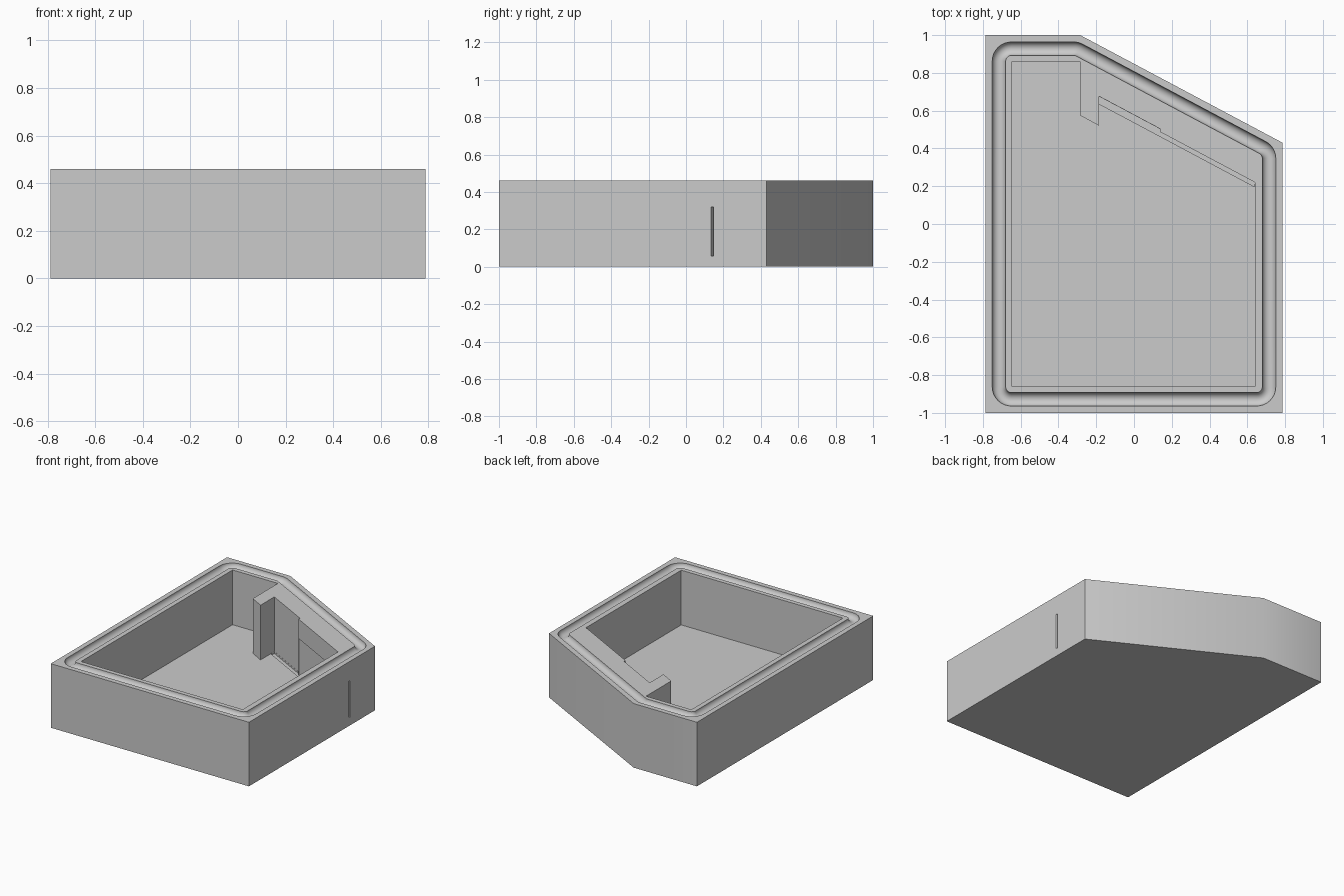
import bpy, bmesh
from math import cos, sin, pi
from mathutils import Vector

if "Cube" in bpy.data.objects:
    bpy.data.objects.remove(bpy.data.objects["Cube"])

HEIGHT, FLOOR = 0.46, 0.067
OUTLINE = [Vector(p) for p in
           [(-0.787, -1), (0.787, -1), (0.787, 0.43), (-0.285, 1), (-0.787, 1)]]

grey = bpy.data.materials.new("plain grey")
grey.use_nodes = True
colour = (0.6, 0.6, 0.6, 1)
grey.diffuse_color = colour
grey.node_tree.nodes["Principled BSDF"].inputs["Base Color"].default_value = colour


def to_object(name, bm):
    bmesh.ops.recalc_face_normals(bm, faces=bm.faces)
    mesh = bpy.data.meshes.new(name)
    bm.to_mesh(mesh)
    bm.free()
    mesh.materials.append(grey)
    obj = bpy.data.objects.new(name, mesh)
    bpy.context.collection.objects.link(obj)
    return obj


def prism(name, points, z0, z1):
    bm = bmesh.new()
    base = bm.faces.new([bm.verts.new((p[0], p[1], z0)) for p in points])
    top = bmesh.ops.extrude_face_region(bm, geom=[base])["geom"]
    bmesh.ops.translate(bm, vec=(0, 0, z1 - z0),
                        verts=[v for v in top if isinstance(v, bmesh.types.BMVert)])
    return to_object(name, bm)


def rounded_inset(points, core, radius, steps=8):
    """Inset the outline by core, then round it back out by radius."""
    ring = []
    for i, p in enumerate(points):
        a = (p - points[i - 1]).normalized()
        b = (points[(i + 1) % len(points)] - p).normalized()
        n1, n2 = Vector((a.y, -a.x)), Vector((b.y, -b.x))
        centre = p - core * (n1 + n2) / (1 + n1.dot(n2))
        ring += [centre + radius * n1.slerp(n2, k / steps) for k in range(steps + 1)]
    return ring


def groove_cutter(name, inset, half_width, core, sides=24):
    """Closed round tube following the rounded outline at the rim."""
    bm = bmesh.new()
    rings = []
    for k in range(sides):
        t = 2 * pi * (k + 0.5) / sides
        radius = core - inset + half_width * cos(t)
        z = HEIGHT + half_width * sin(t)
        rings.append([bm.verts.new((p.x, p.y, z))
                      for p in rounded_inset(OUTLINE, core, radius)])
    n = len(rings[0])
    for k in range(sides):
        r, s = rings[k], rings[(k + 1) % sides]
        for i in range(n):
            j = (i + 1) % n
            bm.faces.new((r[i], r[j], s[j], s[i]))
    return to_object(name, bm)


def carve(target, cutter):
    mod = target.modifiers.new("carve", "BOOLEAN")
    mod.operation, mod.solver, mod.object = "DIFFERENCE", "EXACT", cutter
    bpy.context.view_layer.objects.active = target
    bpy.ops.object.modifier_apply(modifier=mod.name)
    bpy.data.objects.remove(cutter)


def along(x, y_at_side):
    """Height in plan of a line parallel to the slanted wall."""
    return y_at_side + 0.533 * (0.787 - x)


# Main housing block
housing = prism("housing", OUTLINE, 0, HEIGHT)

# Open compartment with a post beside the slanted wall
carve(housing, prism("compartment", [
    (-0.645, -0.86), (0.64, -0.86), (0.64, along(0.64, 0.142)),
    (0.14, along(0.14, 0.142)), (0.14, along(0.14, 0.158)),
    (-0.185, along(-0.185, 0.158)), (-0.185, 0.52), (-0.285, 0.575),
    (-0.285, 0.86), (-0.645, 0.86)], FLOOR, 0.6))

# Shallow channel in the floor along the slanted wall
carve(housing, prism("floor_channel", [
    (-0.184, along(-0.184, 0.118)), (0.639, along(0.639, 0.118)),
    (0.639, along(0.639, 0.141)), (0.141, along(0.141, 0.141)),
    (0.141, along(0.141, 0.157)), (-0.184, along(-0.184, 0.157))], 0.055, 0.1))

# Thin slot running along the slanted wall and out through the side
carve(housing, prism("side_slot", [
    (0.142, along(0.142, 0.133)), (0.9, along(0.9, 0.133)),
    (0.9, along(0.9, 0.148)), (0.142, along(0.142, 0.148))], 0.058, 0.32))

# Rounded seal groove around the rim
carve(housing, groove_cutter("seal_groove", 0.072, 0.036, 0.138))

# Smooth groove, crisp edges
bpy.ops.object.select_all(action="DESELECT")
housing.select_set(True)
bpy.context.view_layer.objects.active = housing
bpy.ops.object.shade_smooth_by_angle(angle=pi / 6)
